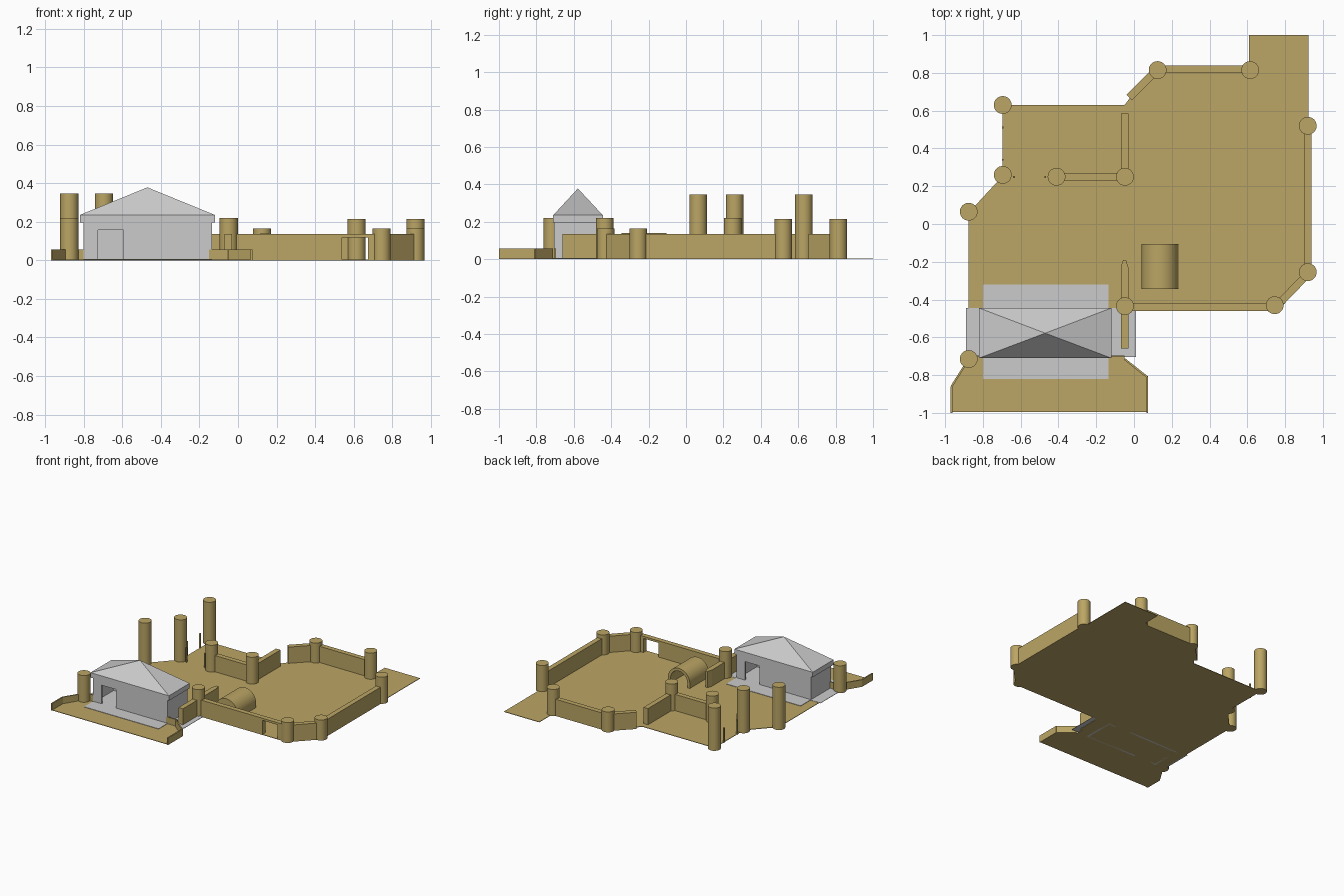
import bpy, bmesh, math
from mathutils import Vector

if "Cube" in bpy.data.objects:
    bpy.data.objects.remove(bpy.data.objects["Cube"])

STONE = bpy.data.materials.new("sandstone")
STONE.diffuse_color = (0.5, 0.38, 0.13, 1)
STONE.use_nodes = True
STONE.node_tree.nodes["Principled BSDF"].inputs["Base Color"].default_value = STONE.diffuse_color


def make(name, bm, mat=STONE):
    bmesh.ops.recalc_face_normals(bm, faces=bm.faces[:])
    me = bpy.data.meshes.new(name)
    bm.to_mesh(me)
    bm.free()
    ob = bpy.data.objects.new(name, me)
    bpy.context.collection.objects.link(ob)
    if mat:
        me.materials.append(mat)
    return ob


def prism(name, pts, z0, z1, mat=STONE):
    """Extrude a plan outline upward."""
    bm = bmesh.new()
    f = bm.faces.new([bm.verts.new((x, y, z0)) for x, y in pts])
    r = bmesh.ops.extrude_face_region(bm, geom=[f])
    vs = [v for v in r["geom"] if isinstance(v, bmesh.types.BMVert)]
    bmesh.ops.translate(bm, verts=vs, vec=(0, 0, z1 - z0))
    return make(name, bm, mat)


def box(name, x0, x1, y0, y1, z0, z1, mat=STONE):
    return prism(name, [(x0, y0), (x1, y0), (x1, y1), (x0, y1)], z0, z1, mat)


def wall(name, p, q, h=0.135, t=0.04, z0=0.0):
    """Straight wall between two plan points."""
    p, q = Vector(p), Vector(q)
    d = (q - p).normalized() * (t / 2)
    n = Vector((-d.y, d.x))
    return prism(name, [p - n, q - n, q + n, p + n], z0, h)


def tower(x, y, h):
    bm = bmesh.new()
    bmesh.ops.create_cone(bm, cap_ends=True, segments=32, radius1=0.047, radius2=0.047, depth=h)
    bmesh.ops.translate(bm, verts=bm.verts[:], vec=(x, y, h / 2))
    smooth(make("tower", bm))


def smooth(ob):
    bpy.ops.object.select_all(action='DESELECT')
    ob.select_set(True)
    bpy.context.view_layer.objects.active = ob
    bpy.ops.object.shade_smooth_by_angle(angle=math.radians(30))


# Courtyard ground
prism("ground", [(-0.97, -0.995), (0.075, -0.995), (0.075, -0.81), (-0.05, -0.71), (-0.05, -0.46),
                 (0.76, -0.46), (0.94, -0.27), (0.925, 0.52), (0.925, 1.0), (0.61, 1.0), (0.61, 0.84),
                 (0.11, 0.84), (-0.05, 0.63), (-0.695, 0.63), (-0.695, 0.255), (-0.875, 0.06),
                 (-0.875, -0.71), (-0.97, -0.86)], 0.0, 0.004)

# Round towers
for x, y, h in [(-0.875, -0.715, 0.22), (-0.875, 0.065, 0.345), (-0.695, 0.26, 0.345),
                (-0.695, 0.63, 0.345), (-0.41, 0.25, 0.22), (-0.048, 0.25, 0.22),
                (-0.048, -0.435, 0.22), (0.745, -0.43, 0.165), (0.92, -0.255, 0.165),
                (0.92, 0.52, 0.215), (0.615, 0.815, 0.215), (0.125, 0.815, 0.165)]:
    tower(x, y, h)

# Curtain walls
wall("east_wall", (0.92, 0.52), (0.92, -0.255))
wall("corner_wall", (0.925, -0.26), (0.75, -0.44))
wall("south_wall_west", (-0.05, -0.44), (0.54, -0.44))
wall("south_wall_east", (0.675, -0.44), (0.75, -0.44))
wall("south_gate_lintel", (0.54, -0.44), (0.675, -0.44), z0=0.118)
wall("north_wall", (0.125, 0.82), (0.61, 0.82))
wall("north_corner_wall", (0.125, 0.82), (-0.025, 0.67))
wall("inner_wall_north", (-0.05, 0.25), (-0.05, 0.585))
wall("inner_wall_west", (-0.41, 0.25), (-0.05, 0.25))
prism("inner_wall_south", [(-0.07, -0.66), (-0.03, -0.66), (-0.03, -0.23), (-0.042, -0.19),
                           (-0.058, -0.19), (-0.07, -0.23)], 0, 0.135)

# Low forecourt walls
for i, (a, b) in enumerate([((-0.966, -1.0), (-0.966, -0.86)), ((-0.966, -0.86), (-0.875, -0.715)),
                            ((0.07, -1.0), (0.07, -0.81)), ((0.07, -0.81), (-0.05, -0.715)),
                            ((-0.875, -0.7), (-0.8, -0.7)), ((-0.15, -0.7), (-0.05, -0.7))]):
    wall("low_wall", a, b, h=0.057, t=0.01)

# Thin gate posts
for x, y in [(-0.695, 0.51), (-0.695, 0.34), (-0.635, 0.248), (-0.47, 0.248)]:
    box("gate_post", x - 0.005, x + 0.005, y - 0.005, y + 0.005, 0, 0.12)

# Vaulted hut, open at the back
R, r, zs, seg = 0.0975, 0.075, 0.043, 24


def arch(rad):
    arc = [(0.137 + rad * math.cos(math.pi * i / seg), zs + rad * math.sin(math.pi * i / seg))
           for i in range(seg + 1)]
    return [(0.137 + rad, 0)] + arc + [(0.137 - rad, 0)]


bm = bmesh.new()
rings = [[bm.verts.new((x, y, z)) for x, z in arch(rad)]
         for rad, y in [(R, -0.345), (R, -0.105), (r, -0.105), (r, -0.325)]]
for A, B in zip(rings, rings[1:]):
    for i in range(len(A) - 1):
        bm.faces.new((A[i], A[i + 1], B[i + 1], B[i]))
bm.faces.new(rings[0])
bm.faces.new(rings[3])
smooth(make("vaulted_hut", bm))

# Gatehouse paving
box("paving_long", -0.80, -0.135, -0.82, -0.32, 0.003, 0.007, None)
box("paving_wide", -0.89, 0.01, -0.705, -0.445, 0.003, 0.006, None)

# Gatehouse walls with one doorway front and back
X0, X1, Y0, Y1, T, H = -0.80, -0.135, -0.705, -0.45, 0.015, 0.2
for side, y, a, b in [("front", Y0, -0.725, -0.595), ("back", Y1 - T, -0.34, -0.21)]:
    box("house_" + side + "_left", X0, a, y, y + T, 0, H, None)
    box("house_" + side + "_right", b, X1, y, y + T, 0, H, None)
    box("house_" + side + "_lintel", a, b, y, y + T, 0.157, H, None)
box("house_side_left", X0, X0 + T, Y0, Y1, 0, H, None)
box("house_side_right", X1 - T, X1, Y0, Y1, 0, H, None)

# Hipped roof with a fascia band
bm = bmesh.new()
plan = [(-0.82, -0.71), (-0.12, -0.71), (-0.12, -0.445), (-0.82, -0.445)]
lo = [bm.verts.new((x, y, 0.195)) for x, y in plan]
hi = [bm.verts.new((x, y, 0.235)) for x, y in plan]
apex = bm.verts.new((-0.47, -0.578, 0.378))
bm.faces.new(lo)
for i in range(4):
    j = (i + 1) % 4
    bm.faces.new((lo[i], lo[j], hi[j], hi[i]))
    bm.faces.new((hi[i], hi[j], apex))
make("house_roof", bm, None)
